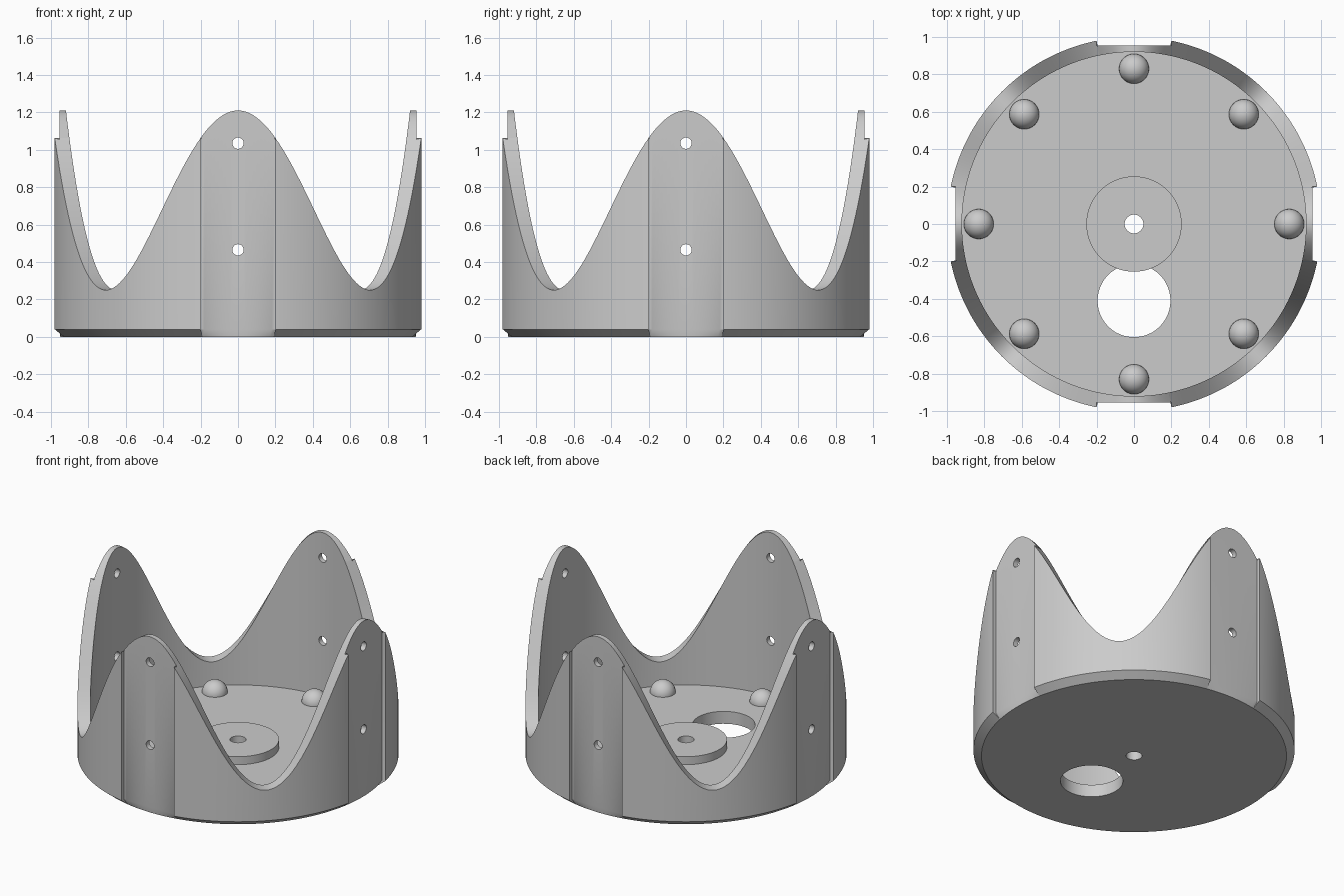
import bpy, bmesh
from math import sin, cos, pi, asin
from mathutils import Matrix, Vector

if "Cube" in bpy.data.objects:
    bpy.data.objects.remove(bpy.data.objects["Cube"])

FLOOR, INNER, FOOT, FLAT, HALF = 0.085, 0.92, 0.95, 0.955, 0.2

grey = bpy.data.materials.new("plain grey")
grey.use_nodes = True
grey.diffuse_color = (0.6, 0.6, 0.6, 1)
grey.node_tree.nodes["Principled BSDF"].inputs["Base Color"].default_value = (0.6, 0.6, 0.6, 1)


def make_object(name, bm):
    bmesh.ops.recalc_face_normals(bm, faces=bm.faces)
    mesh = bpy.data.meshes.new(name)
    bm.to_mesh(mesh)
    bm.free()
    mesh.materials.append(grey)
    obj = bpy.data.objects.new(name, mesh)
    bpy.context.collection.objects.link(obj)
    return obj


def smooth(obj):
    bpy.ops.object.select_all(action="DESELECT")
    obj.select_set(True)
    bpy.context.view_layer.objects.active = obj
    bpy.ops.object.shade_smooth_by_angle(angle=pi / 6)


def loft(rings, capped):
    """Join rings of points with quads; cap the ends or close the loop."""
    bm = bmesh.new()
    loops = [[bm.verts.new(p) for p in ring] for ring in rings]
    pairs = list(zip(loops, loops[1:]))
    if capped:
        bm.faces.new(loops[0])
        bm.faces.new(loops[-1])
    else:
        pairs.append((loops[-1], loops[0]))
    for a, b in pairs:
        for i in range(len(a)):
            j = (i + 1) % len(a)
            bm.faces.new((a[i], a[j], b[j], b[i]))
    return bm


def cylinder(bm, radius, depth, matrix):
    bmesh.ops.create_cone(bm, cap_ends=True, segments=48, radius1=radius,
                          radius2=radius, depth=depth, matrix=matrix)


# Plan outline: a flat pad, then an arc, four times round.
# Each entry is an outer point and the rising angle of its inner partner.
plan = []
edge = asin(HALF)
for q in range(4):
    turn = Matrix.Rotation(q * pi / 2, 2)
    quarter = []
    for i in range(-10, 11):
        a = edge * 0.995 * i / 10
        quarter.append((Vector((FLAT, HALF * i / 10)), a))
    for i in range(61):
        a = edge + (pi / 2 - 2 * edge) * i / 60
        quarter.append((Vector((cos(a), sin(a))), a))
    plan += [(turn @ p, a + q * pi / 2) for p, a in quarter]


def crown(a):
    return 0.73 + 0.48 * cos(4 * a)


def outer_ring(height):
    return [(p.x, p.y, height(a)) for p, a in plan]


def round_ring(radius, height):
    return [(radius * cos(a), radius * sin(a), height(a)) for p, a in plan]


# Cup with a wavy rim, chamfered foot and solid floor
cup = make_object("crown_cup", loft([
    round_ring(FOOT, lambda a: 0),
    outer_ring(lambda a: 0.04),
    outer_ring(crown),
    round_ring(INNER, crown),
    round_ring(INNER, lambda a: FLOOR)], True))

# Holes: axle, large floor opening, two screw holes in each pad
bm = bmesh.new()
cylinder(bm, 0.05, 0.6, Matrix.Identity(4))
cylinder(bm, 0.195, 0.6, Matrix.Translation((0, -0.41, 0)))
for q in range(4):
    for z in (0.465, 1.035):
        cylinder(bm, 0.03, 0.3, Matrix.Rotation(q * pi / 2, 4, "Z")
                 @ Matrix.Translation((0.94, 0, z)) @ Matrix.Rotation(pi / 2, 4, "Y"))
cutter = make_object("hole_cutter", bm)
cutter.hide_render = True
mod = cup.modifiers.new("holes", "BOOLEAN")
mod.operation, mod.solver, mod.object = "DIFFERENCE", "EXACT", cutter
bpy.context.view_layer.objects.active = cup
bpy.ops.object.modifier_apply(modifier=mod.name)
bpy.data.objects.remove(cutter)
smooth(cup)

# Raised washer around the axle hole, overhanging the floor opening
section = [(0.05, FLOOR), (0.255, FLOOR), (0.255, 0.14), (0.05, 0.14)]
smooth(make_object("center_boss", loft(
    [[(r * cos(i * pi / 36), r * sin(i * pi / 36), z) for i in range(72)]
     for r, z in section], False)))

# Eight domes around the floor
for k in range(8):
    bm = bmesh.new()
    bmesh.ops.create_uvsphere(bm, u_segments=32, v_segments=16, radius=0.08)
    bmesh.ops.bisect_plane(bm, geom=bm.verts[:] + bm.edges[:] + bm.faces[:],
                           plane_co=(0, 0, -0.01), plane_no=(0, 0, -1), clear_outer=True)
    a = k * pi / 4
    bmesh.ops.translate(bm, verts=bm.verts, vec=(0.83 * cos(a), 0.83 * sin(a), FLOOR))
    smooth(make_object(f"floor_dome_{k + 1}", bm))
